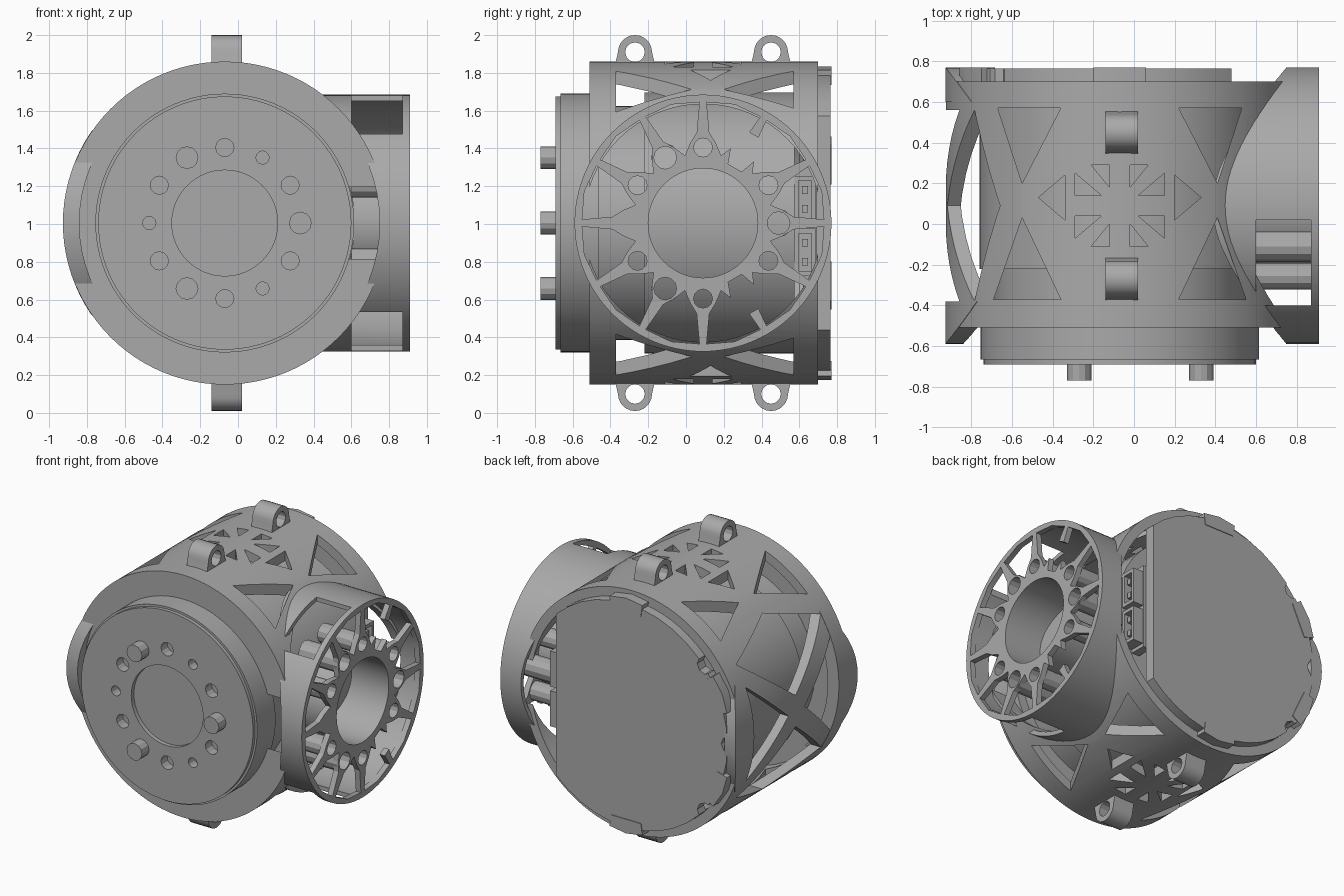
import bpy, bmesh
from math import sin, cos, pi, radians

old = bpy.data.objects.get("Cube")
if old:
    bpy.data.objects.remove(old, do_unlink=True)

grey = bpy.data.materials.new("machined grey")
grey.use_nodes = True
grey.diffuse_color = (0.4, 0.4, 0.4, 1)
grey.node_tree.nodes["Principled BSDF"].inputs["Base Color"].default_value = (0.4, 0.4, 0.4, 1)

CX, CZ = -0.07, 1.005   # main axis, running along y
SY = 0.09               # side port axis, running along x
R = 0.855               # housing radius


def prism(name, pts, axis, a, b):
    """Extrude a 2D outline along an axis from a to b."""
    def place(p, t):
        return {"X": (t, p[0], p[1]), "Y": (p[0], t, p[1]), "Z": (p[0], p[1], t)}[axis]
    bm = bmesh.new()
    lo = [bm.verts.new(place(p, a)) for p in pts]
    hi = [bm.verts.new(place(p, b)) for p in pts]
    bm.faces.new(lo)
    bm.faces.new(hi)
    n = len(pts)
    for i in range(n):
        j = (i + 1) % n
        bm.faces.new((lo[i], lo[j], hi[j], hi[i]))
    bmesh.ops.recalc_face_normals(bm, faces=bm.faces)
    me = bpy.data.meshes.new(name)
    bm.to_mesh(me)
    bm.free()
    me.materials.append(grey)
    ob = bpy.data.objects.new(name, me)
    bpy.context.collection.objects.link(ob)
    return ob


def circle(c, r, n=64):
    return [(c[0] + r * cos(2 * pi * i / n), c[1] + r * sin(2 * pi * i / n)) for i in range(n)]


def polar(c, r, deg):
    return (c[0] + r * cos(radians(deg)), c[1] + r * sin(radians(deg)))


def rect(x0, x1, y0, y1):
    return [(x0, y0), (x1, y0), (x1, y1), (x0, y1)]


def carve(ob, cutter, op="DIFFERENCE"):
    """Apply one boolean and discard the cutter."""
    mod = ob.modifiers.new("cut", "BOOLEAN")
    mod.operation, mod.object, mod.solver = op, cutter, "EXACT"
    bpy.context.view_layer.objects.active = ob
    bpy.ops.object.modifier_apply(modifier=mod.name)
    bpy.data.objects.remove(cutter, do_unlink=True)


def main_cyl(name, r, a, b, n=64):
    return prism(name, circle((CX, CZ), r, n), "Y", a, b)


def side_cyl(name, r, a, b, n=64):
    return prism(name, circle((SY, CZ), r, n), "X", a, b)


# Lattice housing, open to the side port
shell = main_cyl("housing_shell", R, -0.51, 0.70, 96)
carve(shell, main_cyl("bore", 0.79, -1, 1))
carve(shell, side_cyl("port_opening", 0.63, 0, 2))

# Lattice windows over the top and bottom
big = [[(0.29, 0.57), (0.60, 0.57), (0.48, 0.20)],
       [(0.29, -0.37), (0.62, -0.37), (0.48, 0.03)],
       [(0.27, 0.02), (0.27, 0.24), (0.40, 0.13)]]
small = [[(0.05, 0.09), (0.05, 0.20), (0.14, 0.20)],
         [(0.09, 0.05), (0.22, 0.05), (0.22, 0.16)]]
for s in (-1, 1):
    for tri in big:
        carve(shell, prism("window", [(CX + s * u, v) for u, v in tri], "Z", -1, 3))
    for t in (-1, 1):
        for tri in small:
            carve(shell, prism("window", [(CX + s * u, SY + t * v) for u, v in tri], "Z", -1, 3))

# Crossed ribs on the closed side: a diamond above and below, a triangle fore and aft
for s in (-1, 1):
    diamond = [(0.09, 0.62), (0.56, 0.47), (0.09, 0.11), (-0.38, 0.47)]
    carve(shell, prism("window", [(y, CZ + s * h) for y, h in diamond], "X", -2, -0.2))
    tri = [(0.47, 0.33), (0.47, -0.33), (0.09, 0)]
    carve(shell, prism("window", [(SY + s * u, CZ + h) for u, h in tri], "X", -2, -0.2))

# Front rim washer and the stepped motor inside
washer = main_cyl("front_rim", 0.82, -0.51, -0.45)
carve(washer, main_cyl("bore", 0.60, -1, 1))
carve(washer, side_cyl("side_clearance", 0.63, 0, 2))
main_cyl("motor_neck", 0.62, -0.50, -0.20)
main_cyl("motor_body", 0.69, -0.22, 0.575)

# Front output flange with a shallow centre recess and bolt circle
flange = main_cyl("output_flange", 0.685, -0.665, -0.46, 96)
main_face = main_cyl("flange_face", 0.67, -0.69, -0.64, 96)
for plate in (flange, main_face):
    carve(plate, main_cyl("recess", 0.28, -1, -0.66))
for k in range(12):
    c = polar((CX, CZ), 0.40, 30 * k)
    if k % 4 == 0:
        prism("flange_pin", circle(c, 0.06, 12), "Y", -0.77, -0.66)
    else:
        r = 0.035 if k in (2, 6, 10) else 0.048
        for plate in (flange, main_face):
            carve(plate, prism("hole", circle(c, r, 12), "Y", -1, -0.62))

# Side port tube, trimmed to the housing, with two wall windows
port = side_cyl("side_port", 0.68, 0.35, 0.91, 96)
carve(port, side_cyl("bore", 0.65, 0, 2))
carve(port, main_cyl("saddle", 0.82, -2, 2))
carve(port, prism("window", rect(0.60, 0.87, -0.40, 0.02), "Z", -1, 3))

# Spoked port face with screw columns behind its holes
face = side_cyl("port_face", 0.665, 0.87, 0.91)
carve(face, side_cyl("bore", 0.29, 0, 2))
outline = [(0.37, 0), (0.43, -6), (0.48, -11), (0.64, -13.3), (0.65, 0),
           (0.64, 13.3), (0.48, 11), (0.43, 6)]
for k in range(12):
    pts = [polar((SY, CZ), r, 30 * k + 15 + d) for r, d in outline]
    carve(face, prism("window", pts, "X", 0, 2))
    c = polar((SY, CZ), 0.40, 30 * k)
    if k in (2, 10):
        # two wide openings instead of screw holes
        pts = [polar((SY, CZ), r, 30 * k + d) for r, d in
               ((0.34, -7), (0.55, -12), (0.55, 12), (0.34, 7))]
        carve(face, prism("wide_window", pts, "X", 0, 2))
    elif k != 6:
        r = 0.06 if k in (0, 4, 8) else 0.05
        carve(face, prism("hole", circle(c, r, 12), "X", 0, 2))
        column = prism("screw_column", circle(c, r + 0.015, 12), "X", 0.60, 0.90)
        carve(column, prism("hole", circle(c, r, 12), "X", 0, 2))
sleeve = side_cyl("port_sleeve", 0.315, 0.57, 0.90)
carve(sleeve, side_cyl("bore", 0.29, 0, 2))

# Ears that stand past the housing ends on the closed side
ears = side_cyl("rim_ears", 0.68, -1.2, -0.3)
carve(ears, main_cyl("outer_limit", R + 0.002, -2, 2, 96), "INTERSECT")
carve(ears, main_cyl("inner_limit", 0.77, -2, 2))
carve(ears, prism("gap", rect(-0.38, 0.60, -1, 3), "X", -2, 0))

# Mounting lugs, top and bottom
for side, s in (("top", 1), ("bottom", -1)):
    for y in (-0.27, 0.45):
        arc = [(y + 0.09 * cos(i * pi / 12), CZ + s * (0.905 + 0.09 * sin(i * pi / 12)))
               for i in range(13)]
        foot = [(y - 0.11, CZ + s * 0.82), (y + 0.11, CZ + s * 0.82)]
        lug = prism(side + "_lug", arc + foot, "X", -0.14, 0.02)
        carve(lug, prism("hole", circle((y, CZ + s * 0.905), 0.052, 12), "X", -1, 1))

# Back cover cut straight beside the connectors
cover = main_cyl("back_cover", 0.79, 0.69, 0.765, 40)
carve(cover, prism("straight_cut", rect(0.48, 2, -1, 3), "Y", 0, 2))
for ang in (35, 140, 180, 220, 325):
    c = polar((CX, CZ), 0.80, ang)
    carve(cover, prism("notch", circle(c, 0.06, 8), "Y", 0, 2))
for ang in (90, 155, 205, 270):
    pts = [polar((CX, CZ), r, ang + d) for r, d in
           ((0.74, -9), (0.82, -9), (0.83, 0), (0.82, 9), (0.74, 9))]
    prism("cover_clip", pts, "Y", 0.62, 0.77)

# Connectors in the gap behind the motor
prism("connector_board", rect(0.57, 0.69, 0.70, 1.30), "X", 0.44, 0.50)
for z in (0.85, 1.13):
    plug = prism("connector", rect(0.575, 0.685, z - 0.125, z + 0.125), "X", 0.49, 0.58)
    carve(plug, prism("socket", rect(0.595, 0.665, z - 0.10, z + 0.10), "X", 0.52, 1))
    for d in (-0.05, 0.05):
        prism("contact", rect(0.615, 0.645, z + d - 0.02, z + d + 0.02), "X", 0.50, 0.57)

# Smooth the round walls and keep the edges crisp
bpy.ops.object.select_all(action="DESELECT")
for ob in bpy.context.collection.objects:
    if ob.type == "MESH" and grey.name in ob.data.materials:
        ob.select_set(True)
        bpy.context.view_layer.objects.active = ob
bpy.ops.object.shade_smooth_by_angle(angle=radians(25))
